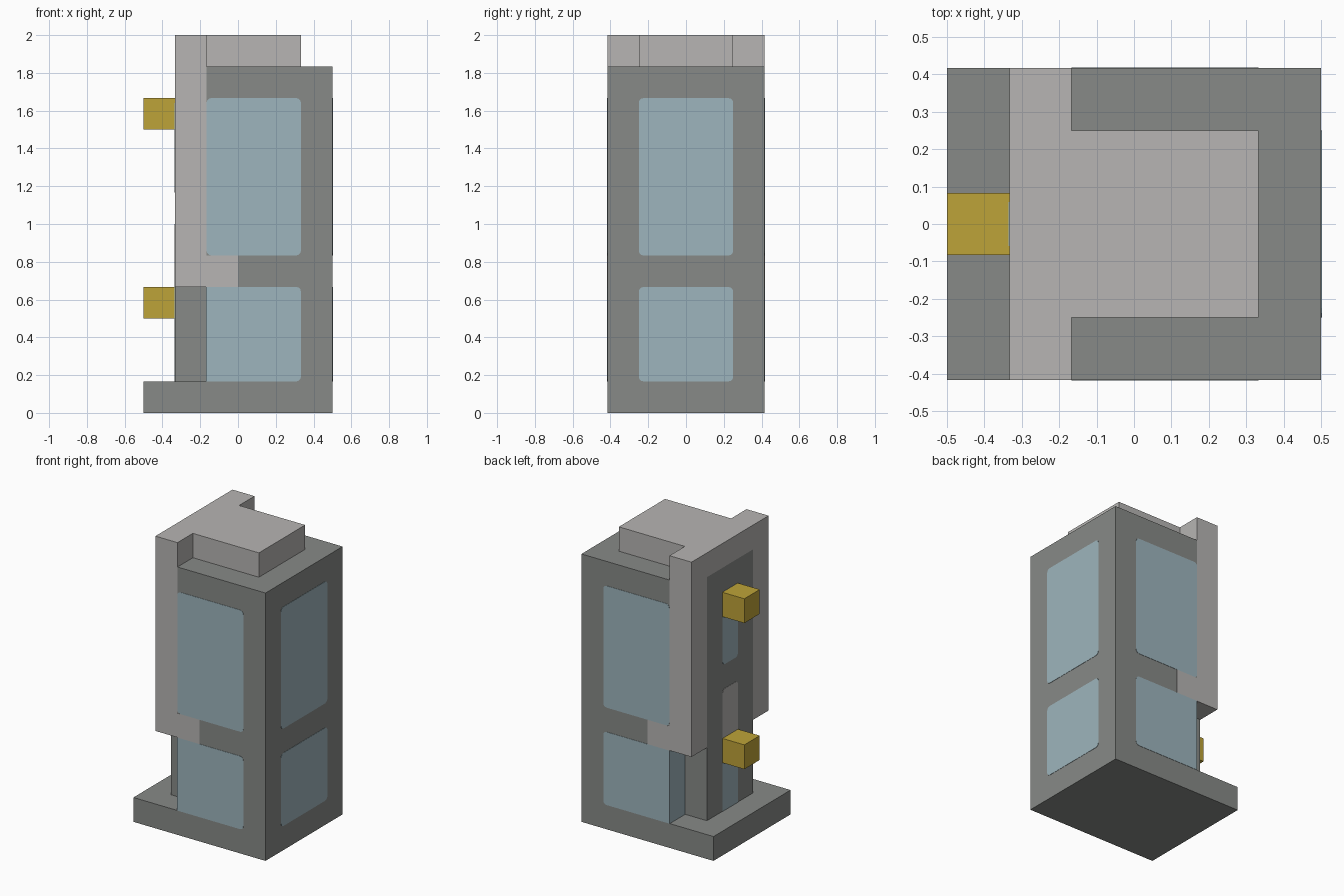
import bpy, bmesh, math
from mathutils import Vector

cube = bpy.data.objects.get("Cube")
if cube:
    bpy.data.objects.remove(cube, do_unlink=True)

U = 1 / 12  # building module


def material(name, rgb):
    lin = [(c / 255 / 12.92) if c < 11 else ((c / 255 + 0.055) / 1.055) ** 2.4 for c in rgb]
    mat = bpy.data.materials.new(name)
    mat.use_nodes = True
    mat.diffuse_color = (*lin, 1)
    mat.node_tree.nodes["Principled BSDF"].inputs["Base Color"].default_value = (*lin, 1)
    return mat


DARK = material("dark grey wall", (135, 138, 135))
LIGHT = material("light grey trim", (183, 181, 179))
GLASS = material("pale blue glass", (158, 181, 189))
GOLD = material("gold", (190, 163, 56))


def prism(name, points, axis, start, end, mat):
    """Extrude a 2D outline along axis; the outline uses the other two axes in order."""
    def place(p, d):
        co = list(p)
        co.insert(axis, d)
        return Vector(co)
    bm = bmesh.new()
    face = bm.faces.new([bm.verts.new(place(p, start)) for p in points])
    grown = bmesh.ops.extrude_face_region(bm, geom=[face])
    shift = place((0, 0), end - start)
    bmesh.ops.translate(bm, vec=shift, verts=[g for g in grown["geom"] if isinstance(g, bmesh.types.BMVert)])
    bmesh.ops.recalc_face_normals(bm, faces=bm.faces)
    mesh = bpy.data.meshes.new(name)
    bm.to_mesh(mesh)
    bm.free()
    mesh.materials.append(mat)
    obj = bpy.data.objects.new(name, mesh)
    bpy.context.collection.objects.link(obj)
    return obj


def scaled(points):
    return [(a * U, b * U) for a, b in points]


def rect(a0, a1, b0, b1, rounded=(1, 1, 1, 1), r=0.025):
    """Rectangle in modules, with chosen corners rounded, from low-low anticlockwise."""
    a0, a1, b0, b1 = (v * U for v in (a0, a1, b0, b1))
    corners = [(a0, b0, 1, 1), (a1, b0, -1, 1), (a1, b1, -1, -1), (a0, b1, 1, -1)]
    points = []
    for i, (a, b, sa, sb) in enumerate(corners):
        if not rounded[i]:
            points.append((a, b))
            continue
        for k in range(4):
            t = math.pi * (1 + i / 2 + k / 6)
            points.append((a + sa * r + r * math.cos(t), b + sb * r + r * math.sin(t)))
    return points


SQUARE = (0, 0, 0, 0)


def plate(name, points, axis, depth, mat):
    prism(name, points, axis, depth * U - 0.002, depth * U + 0.002, mat)


# Tower and base slab, one L-shaped profile
prism("tower_and_base", scaled([(-6, 0), (6, 0), (6, 22), (-2, 22), (-2, 2), (-6, 2)]),
      1, -5 * U, 5 * U, DARK)

# Column between the arms of the trim
prism("entry_column", rect(-3, 3, 2, 22, SQUARE), 0, -4 * U, -2 * U, DARK)

# Light arch over the column, and the roof block
prism("trim_arch", scaled([(-5, 8), (-3, 8), (-3, 22), (3, 22), (3, 8), (5, 8), (5, 24), (-5, 24)]),
      0, -4 * U, -2 * U, LIGHT)
prism("roof_block", rect(-3, 3, 22, 24, SQUARE), 0, -2 * U, 4 * U, LIGHT)

# Windows and trim on the front and back
for side, label in ((-1, "front"), (1, "back")):
    plate(label + "_upper_window", rect(-2, 4, 10, 20), 1, 5 * side, GLASS)
    plate(label + "_lower_window", rect(-2, 4, 2, 8, (0, 1, 1, 0)), 1, 5 * side, GLASS)
    plate(label + "_trim_foot", rect(-2, 0, 8, 10, SQUARE), 1, 5 * side, LIGHT)
    low, high = sorted((3 * side, 5 * side))
    plate(label + "_corner_window", rect(low, high, 2, 8, SQUARE), 0, -2, GLASS)

# Windows on the plain side
plate("side_upper_window", rect(-3, 3, 10, 20), 0, 6, GLASS)
plate("side_lower_window", rect(-3, 3, 2, 8), 0, 6, GLASS)

# Narrow windows and panel on the column
plate("column_upper_window", rect(-1, 1, 14, 20), 0, -4, GLASS)
plate("column_panel", rect(-1, 1, 8, 12, (0, 0, 1, 1)), 0, -4, LIGHT)
plate("column_lower_window", rect(-1, 1, 2, 8, SQUARE), 0, -4, GLASS)

# Gold lamps on the column
for label, z in (("lower", 6), ("upper", 18)):
    prism(label + "_lamp", rect(-1, 1, z, z + 2, SQUARE), 0, -6 * U, -4 * U, GOLD)
